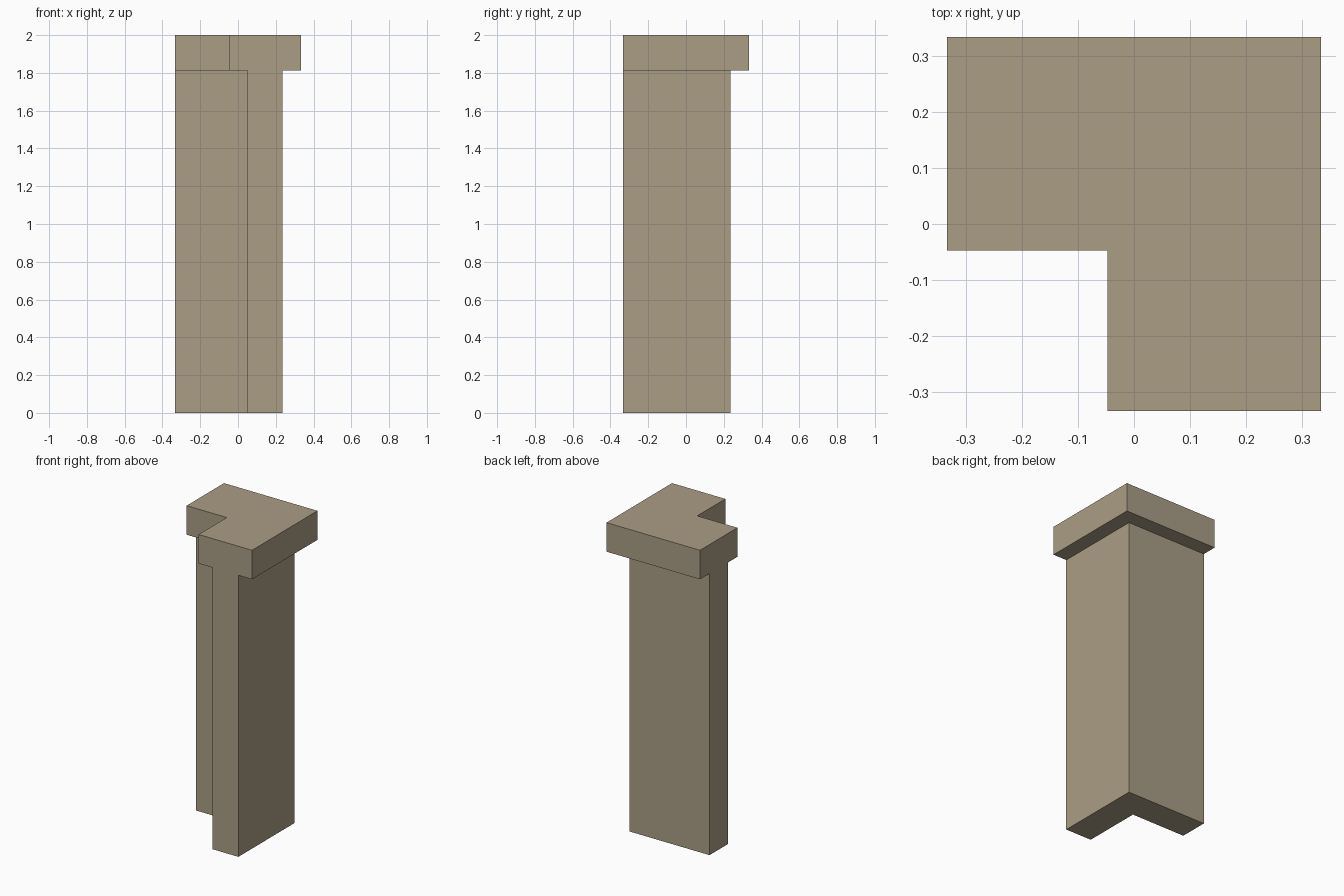
import bpy, bmesh

if "Cube" in bpy.data.objects:
    bpy.data.objects.remove(bpy.data.objects["Cube"])

stone = bpy.data.materials.new("tan_stone")
stone.diffuse_color = (0.40, 0.34, 0.235, 1.0)
stone.use_nodes = True
stone.node_tree.nodes["Principled BSDF"].inputs["Base Color"].default_value = stone.diffuse_color


def l_prism(name, end, inner, outer, z0, z1):
    """L-shaped corner prism: arms reach to `end`, faces at `inner` and `outer`."""
    profile = [(end, inner), (inner, inner), (inner, end),
               (outer, end), (outer, outer), (end, outer)]
    bm = bmesh.new()
    base = bm.faces.new([bm.verts.new((x, y, z0)) for x, y in profile])
    top = bmesh.ops.extrude_face_region(bm, geom=[base], use_keep_orig=True)["geom"]
    bmesh.ops.translate(bm, vec=(0, 0, z1 - z0),
                        verts=[g for g in top if isinstance(g, bmesh.types.BMVert)])
    bmesh.ops.recalc_face_normals(bm, faces=bm.faces)
    mesh = bpy.data.meshes.new(name)
    bm.to_mesh(mesh)
    bm.free()
    mesh.materials.append(stone)
    obj = bpy.data.objects.new(name, mesh)
    bpy.context.collection.objects.link(obj)
    return obj


# Corner wall body, and the wider coping that overhangs it on both sides
l_prism("corner_wall", -0.333, 0.05, 0.236, 0.0, 1.813)
l_prism("wall_coping", -0.333, -0.047, 0.333, 1.813, 2.0)
